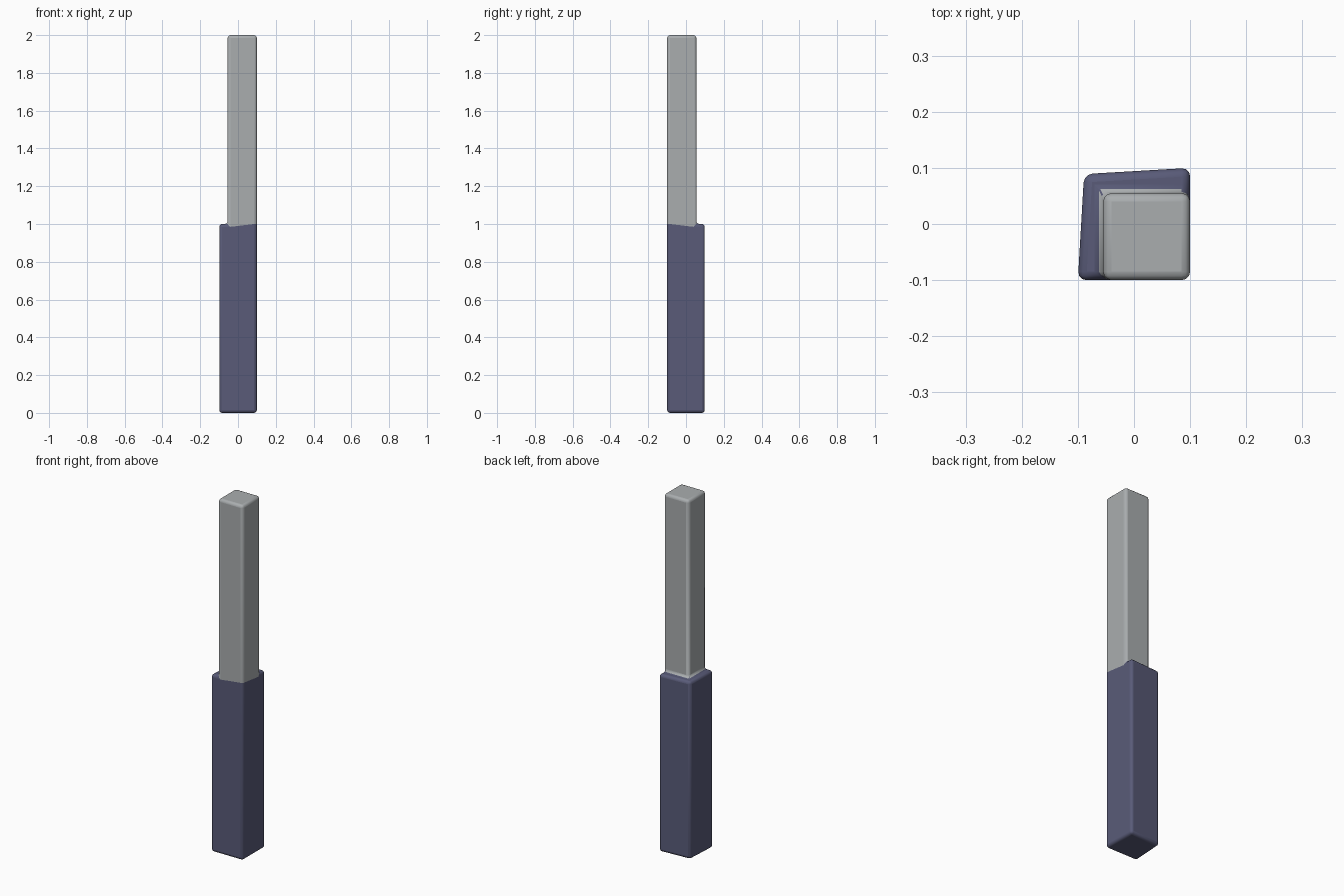
import bpy, bmesh

if "Cube" in bpy.data.objects:
    bpy.data.objects.remove(bpy.data.objects["Cube"])

W, S = 0.10, 0.055      # half width of the base, inner side of the shaft


def material(name, rgb):
    m = bpy.data.materials.new(name)
    m.diffuse_color = (*rgb, 1)
    m.use_nodes = True
    m.node_tree.nodes["Principled BSDF"].inputs["Base Color"].default_value = m.diffuse_color
    return m


bm = bmesh.new()


def ring(points, z):
    return [bm.verts.new((x, y, z)) for x, y in points]


# base: a square section with the back left corner pulled in
section = [(-W, -W), (W, -W), (W, W), (-0.089, 0.089)]
a0, b0, c0, d0 = ring(section, 0)
a, b, c, d = ring(section, 1)

# shaft: a thinner square, flush with the front right corner
square = [(-S, -W), (W, -W), (W, S), (-S, S)]
s, t, i = [bm.verts.new((*square[k], 1)) for k in (0, 2, 3)]
foot = [s, b, t, i]
top = ring(square, 2)

for f in ([d0, c0, b0, a0], [a0, b0, b, s, a], [b0, c0, c, t, b],
          [c0, d0, d, c], [d0, a0, a, d], [a, s, i, t, c, d]):
    bm.faces.new(f).material_index = 0
for k in range(4):
    n = (k + 1) % 4
    bm.faces.new([foot[k], foot[n], top[n], top[k]]).material_index = 1
bm.faces.new(top).material_index = 1
bmesh.ops.recalc_face_normals(bm, faces=bm.faces[:])

mesh = bpy.data.meshes.new("stepped_post")
bm.to_mesh(mesh)
bm.free()
mesh.materials.append(material("dark_blue", (0.10, 0.105, 0.19)))
mesh.materials.append(material("grey", (0.40, 0.42, 0.43)))
post = bpy.data.objects.new("stepped_post", mesh)
bpy.context.collection.objects.link(post)

# rounded edges, leaving the flush seam untouched
bevel = post.modifiers.new("rounding", 'BEVEL')
bevel.width = 0.015
bevel.segments = 3
bevel.limit_method = 'ANGLE'
bevel.angle_limit = 0.5

bpy.context.view_layer.objects.active = post
post.select_set(True)
bpy.ops.object.shade_smooth_by_angle(angle=0.7)
